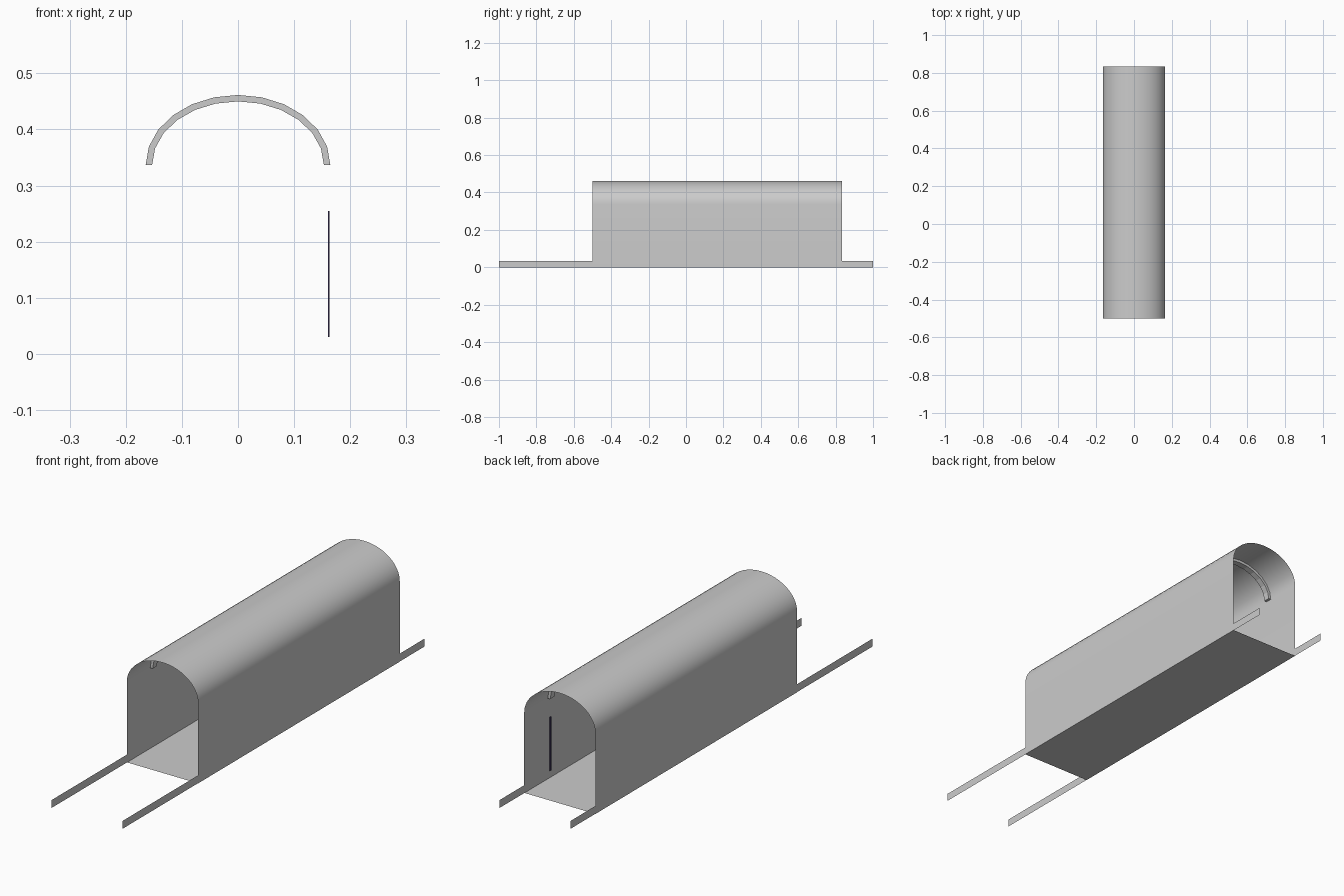
import bpy, math

if "Cube" in bpy.data.objects:
    bpy.data.objects.remove(bpy.data.objects["Cube"])

HALF_W, SPRING, RISE = 0.165, 0.337, 0.125   # arch half width, spring height, rise
Y0, Y1 = -0.5, 0.835                         # tunnel ends


def make(name, verts, faces, smooth=False):
    me = bpy.data.meshes.new(name)
    me.from_pydata(verts, [], faces)
    me.update()
    ob = bpy.data.objects.new(name, me)
    bpy.context.collection.objects.link(ob)
    if smooth:
        bpy.ops.object.select_all(action='DESELECT')
        bpy.context.view_layer.objects.active = ob
        ob.select_set(True)
        bpy.ops.object.shade_smooth_by_angle(angle=math.radians(40))
    return ob


def arch(a, b, n):
    return [(a * math.cos(math.pi * i / n), SPRING + b * math.sin(math.pi * i / n))
            for i in range(n + 1)]


def sheet(name, profile, y0, y1, smooth=False):
    """Open profile in XZ swept along Y as a thin surface."""
    n = len(profile)
    verts = [(x, y, z) for y in (y0, y1) for x, z in profile]
    faces = [(i, i + 1, n + i + 1, n + i) for i in range(n - 1)]
    return make(name, verts, faces, smooth)


def box(name, lo, hi):
    verts = [(x, y, z) for x in (lo[0], hi[0]) for y in (lo[1], hi[1]) for z in (lo[2], hi[2])]
    faces = [(0, 1, 3, 2), (4, 6, 7, 5), (0, 4, 5, 1), (2, 3, 7, 6), (0, 2, 6, 4), (1, 5, 7, 3)]
    return make(name, verts, faces)


# Tunnel walls and vaulted roof, one continuous thin shell
shell = [(HALF_W, 0)] + arch(HALF_W, RISE, 24) + [(-HALF_W, 0)]
sheet("tunnel_shell", shell, Y0, Y1, smooth=True)

# Floor
sheet("tunnel_floor", [(-HALF_W, 0), (HALF_W, 0)], Y0, Y1)

# Long kerb strips running through and past both ends
for side, s in (("left", -1), ("right", 1)):
    sheet("kerb_" + side, [(s * 0.164, 0), (s * 0.164, 0.033)], -1, 1)

# Ribs under the vault
N, T, D = 12, 0.012, 0.027
outer = arch(HALF_W - 0.0005, RISE - 0.0005, N)
inner = arch(HALF_W - T, RISE - T, N)
M = N + 1
for k, yc in enumerate((-0.333, 0.0, 0.333, 0.667)):
    verts = [(x, y, z) for y in (yc - D / 2, yc + D / 2)
             for prof in (outer, inner) for x, z in prof]
    faces = [(0, 2 * M, 3 * M, M), (N, M + N, 3 * M + N, 2 * M + N)]
    for i in range(N):
        faces += [(i, M + i, M + i + 1, i + 1),
                  (2 * M + i, 2 * M + i + 1, 3 * M + i + 1, 3 * M + i),
                  (i, i + 1, 2 * M + i + 1, 2 * M + i),
                  (M + i, 3 * M + i, 3 * M + i + 1, M + i + 1)]
    make(f"roof_rib_{k + 1}", verts, faces)

# Thin dark strips on the right wall
dark = bpy.data.materials.new("dark_strip")
dark.diffuse_color = (0.04, 0.03, 0.09, 1)
dark.use_nodes = True
dark.node_tree.nodes["Principled BSDF"].inputs["Base Color"].default_value = dark.diffuse_color
for k, yc in enumerate((0.0, 0.667)):
    ob = box(f"wall_strip_{k + 1}", (0.160, yc - 0.005, 0.03), (0.163, yc + 0.005, 0.255))
    ob.data.materials.append(dark)
